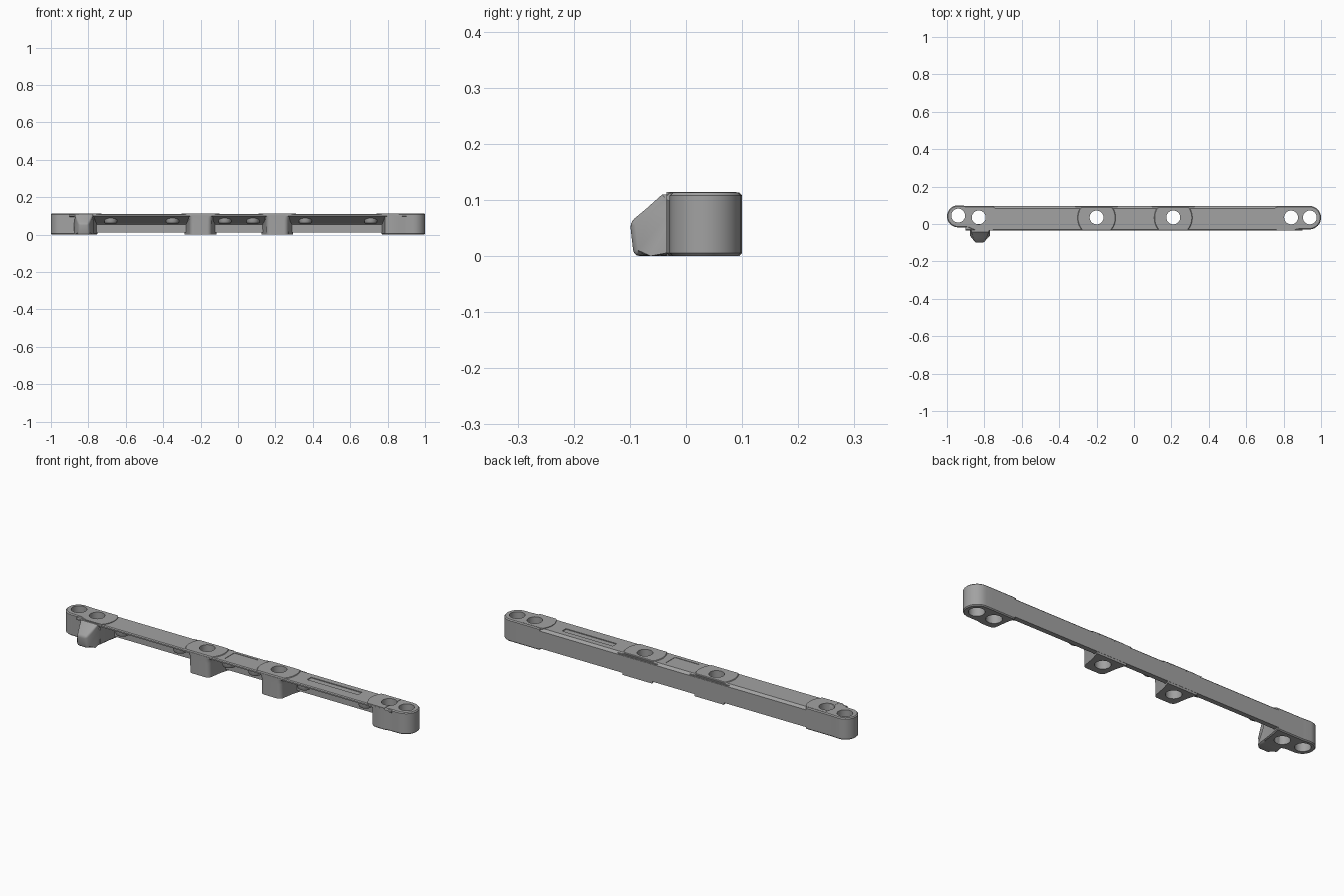
import bpy, bmesh
from math import pi, sin, cos, sqrt
from mathutils import Matrix

if "Cube" in bpy.data.objects:
    bpy.data.objects.remove(bpy.data.objects["Cube"])

grey = bpy.data.materials.new("satin grey")
grey.use_nodes = True
colour = (0.36, 0.36, 0.36, 1)
grey.diffuse_color = colour
grey.node_tree.nodes["Principled BSDF"].inputs["Base Color"].default_value = colour

FRONT, BACK, TOP = -0.035, 0.097, 0.114
HOLE_R = 0.037
HOLES = [(-0.94, 0.045), (-0.83, 0.035), (-0.2, 0.035),
         (0.21, 0.035), (0.84, 0.035), (0.94, 0.035)]


def finish(name, bm):
    bmesh.ops.recalc_face_normals(bm, faces=bm.faces)
    mesh = bpy.data.meshes.new(name)
    bm.to_mesh(mesh)
    bm.free()
    mesh.materials.append(grey)
    ob = bpy.data.objects.new(name, mesh)
    bpy.context.collection.objects.link(ob)
    return ob


def loft(name, rings):
    """Skin equal-length rings of points and cap both ends."""
    bm = bmesh.new()
    loops = [[bm.verts.new(p) for p in ring] for ring in rings]
    n = len(loops[0])
    for a, b in zip(loops, loops[1:]):
        for i in range(n):
            j = (i + 1) % n
            bm.faces.new((a[i], a[j], b[j], b[i]))
    bm.faces.new(loops[0])
    bm.faces.new(loops[-1])
    return finish(name, bm)


def apply(ob, name):
    bpy.ops.object.select_all(action='DESELECT')
    ob.select_set(True)
    bpy.context.view_layer.objects.active = ob
    bpy.ops.object.modifier_apply(modifier=name)


def cut(ob, cutter):
    m = ob.modifiers.new("cut", 'BOOLEAN')
    m.operation, m.solver, m.object = 'DIFFERENCE', 'EXACT', cutter
    apply(ob, "cut")


def bevel(ob, width, segments=1):
    m = ob.modifiers.new("bevel", 'BEVEL')
    m.width, m.segments, m.angle_limit = width, segments, 0.9
    apply(ob, "bevel")


def arc(cx, cy, r, a0, a1, n=8):
    return [(cx + r * cos(a0 + (a1 - a0) * i / n),
             cy + r * sin(a0 + (a1 - a0) * i / n)) for i in range(n + 1)]


def prism(name, outline, z0, z1):
    return loft(name, [[(x, y, z) for x, y in outline] for z in (z0, z1)])


def box_cutter(name, x0, x1, y0, y1, z0, z1):
    ob = prism(name, [(x0, y0), (x1, y0), (x1, y1), (x0, y1)], z0, z1)
    ob.hide_render = True
    return ob


# Vertical bolt holes
bm = bmesh.new()
for x, y in HOLES:
    bmesh.ops.create_cone(bm, cap_ends=True, segments=40, radius1=HOLE_R, radius2=HOLE_R,
                          depth=0.4, matrix=Matrix.Translation((x, y, 0.05)))
hole_cutter = finish("hole_cutter", bm)
hole_cutter.hide_render = True
parts = []

# Long beam: thin back wall with a top flange, sloping underneath
section = [(BACK, 0.011), (BACK, 0.1), (0.084, 0.111), (-0.03, 0.111),
           (FRONT, 0.107), (FRONT, 0.1), (0.062, 0.062), (0.072, 0.054), (0.072, 0.011)]
beam = loft("beam", [[(x, y, z) for y, z in section] for x in (-0.9, 0.9)])
grooves = [box_cutter("wide_groove", -0.07, 0.07, -0.01, 0.07, 0.109, 0.2),
           box_cutter("long_groove", 0.38, 0.67, 0.023, 0.055, 0.107, 0.2)]
for g in grooves:
    cut(beam, g)
    bpy.data.objects.remove(g)
parts.append(beam)

# Two middle posts, flared under round caps
for name, cx in (("right_post", -0.2), ("left_post", 0.21)):
    outline = (arc(-0.035, FRONT + 0.025, 0.025, 1.1 * pi, 1.5 * pi)
               + arc(0.035, FRONT + 0.025, 0.025, 1.5 * pi, 1.9 * pi)
               + [(0.07, 0.05), (0.085, BACK - 0.001), (-0.085, BACK - 0.001), (-0.07, 0.05)])
    levels = [(0, 1), (0.075, 1.02), (0.09, 1.08), (0.1, 1.2), (0.106, 1.35)]
    parts.append(loft(name, [[(cx + x * s, y, z) for x, y in outline] for z, s in levels]))
    r, cy = 0.102, 0.033
    a, b = pi / 2 - 0.87, pi / 2 - 0.85
    cap = (arc(cx, cy, r, -0.72, 0.66, 14) + arc(cx, cy, r, pi - 0.66, pi + 0.72, 14))
    cap = [(x, min(max(y, FRONT), 0.09)) for x, y in cap]
    ob = prism(name + "_cap", cap, 0.1, TOP)
    bevel(ob, 0.003)
    parts.append(ob)

# End blocks, each taking two bolts
left_block = ([(0.785, FRONT + 0.012), (0.797, FRONT + 0.003), (0.82, FRONT)]
              + [(0.86, FRONT), (0.885, -0.029), (0.91, -0.029)]
              + arc(0.937, 0.034, 0.063, -pi / 2, pi / 2, 16)
              + [(0.9, BACK), (0.765, BACK), (0.775, 0.05)])
right_block = ([(-0.77, FRONT + 0.012), (-0.782, FRONT + 0.003), (-0.8, FRONT)]
               + [(-0.85, FRONT), (-0.87, -0.028), (-0.885, -0.02)]
               + arc(-0.941, 0.041, 0.059, 1.5 * pi, 0.5 * pi, 16)
               + [(-0.9, BACK), (-0.75, BACK), (-0.76, 0.05)])
for name, outline, cx in (("left_end_block", left_block, 0.84),
                          ("right_end_block", right_block, -0.83)):
    ob = prism(name, outline, 0, TOP - 0.001)
    bevel(ob, 0.005)
    parts.append(ob)
    side = -1 if cx > 0 else 1
    edge = arc(cx, 0.033, 0.1, -0.74, 0.68, 14)
    cap = [(cx + side * (x - cx), min(max(y, FRONT), 0.09)) for x, y in edge]
    cap += [(cx - side * 0.03, 0.09), (cx - side * 0.02, FRONT)]
    parts.append(prism(name + "_cap", cap, 0.1, TOP))

# Sloped nose on the front of the right end
nose_side = [(0.0, 0.0), (-0.06, 0.0), (-0.093, 0.0), (-0.1, 0.06),
             (-0.07, 0.085), (-0.042, 0.11), (0.0, 0.11)]
nose_left = [(-0.77 - max(0, -y - 0.04) * 0.5, y, z) for y, z in nose_side]
nose_right = [(-0.875 + max(0, -y - 0.04) * 0.4, y, z) for y, z in nose_side]
nose = loft("nose", [nose_right, nose_left])
bevel(nose, 0.01, 3)
parts.append(nose)

# Small bosses beneath the flange
bm = bmesh.new()
for x in (-0.68, -0.35, -0.07, 0.08, 0.36, 0.71):
    bmesh.ops.create_cone(bm, cap_ends=True, segments=24, radius1=0.033, radius2=0.038,
                          depth=0.045, matrix=Matrix.Translation((x, 0.03, 0.082)))
bosses = finish("flange_bosses", bm)
bevel(bosses, 0.006, 2)

# Drill the bolt holes and smooth the curved sides
for ob in parts:
    if ob.name != "nose":
        cut(ob, hole_cutter)
bpy.data.objects.remove(hole_cutter)
bpy.ops.object.select_all(action='DESELECT')
for ob in parts + [bosses]:
    ob.select_set(True)
bpy.context.view_layer.objects.active = beam
bpy.ops.object.shade_smooth_by_angle(angle=0.6)
